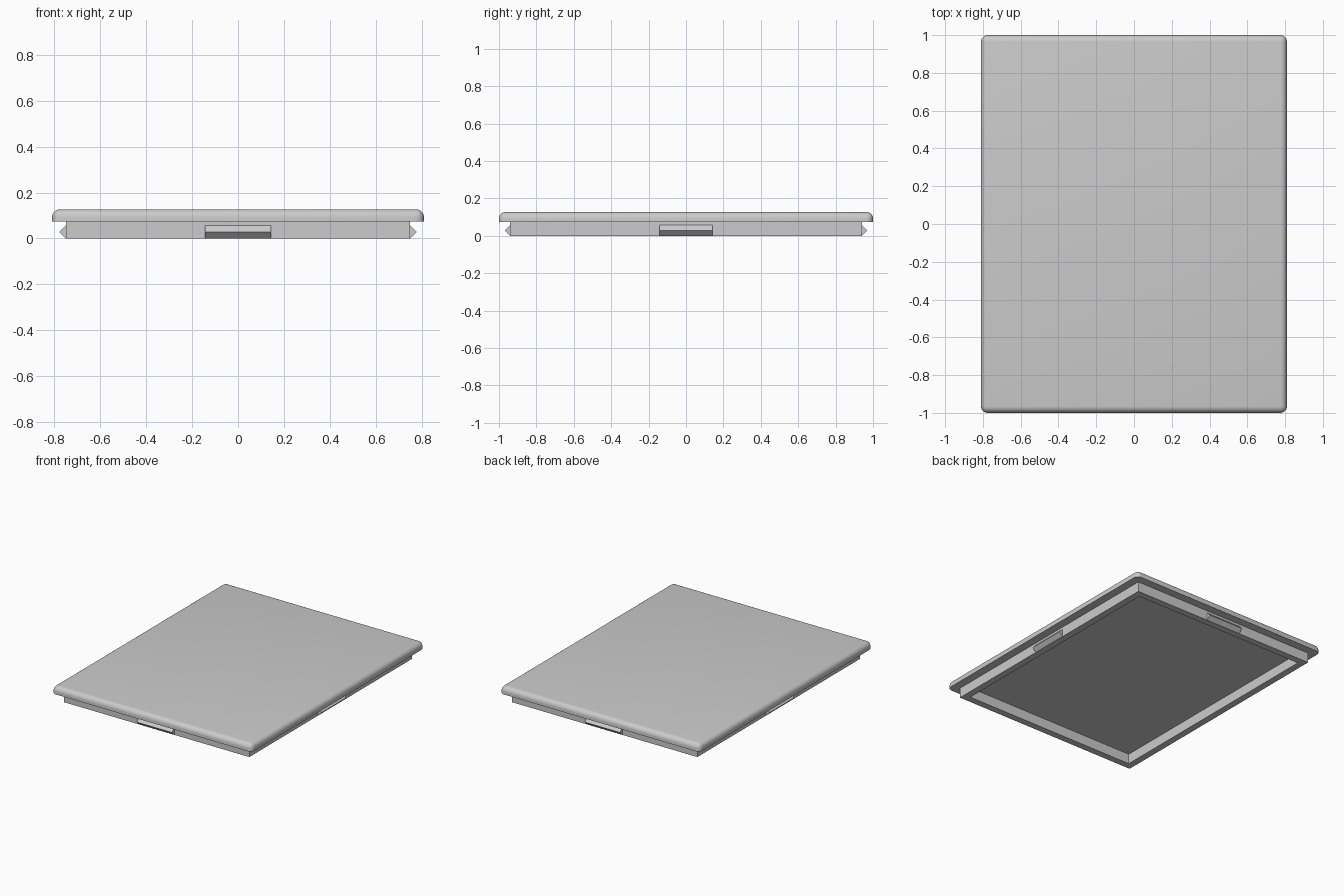
import bpy, bmesh, math
from mathutils import Matrix

if "Cube" in bpy.data.objects:
    bpy.data.objects.remove(bpy.data.objects["Cube"])

grey = bpy.data.materials.new("plain grey")
grey.diffuse_color = (0.6, 0.6, 0.6, 1)
grey.use_nodes = True
grey.node_tree.nodes["Principled BSDF"].inputs["Base Color"].default_value = grey.diffuse_color

Z_LID, Z_TOP = 0.073, 0.127      # underside and top of the lid plate
LIP_X, LIP_Y, WALL = 0.75, 0.94, 0.05


def add_object(name, bm):
    bmesh.ops.recalc_face_normals(bm, faces=bm.faces)
    mesh = bpy.data.meshes.new(name)
    bm.to_mesh(mesh)
    bm.free()
    mesh.materials.append(grey)
    obj = bpy.data.objects.new(name, mesh)
    bpy.context.collection.objects.link(obj)
    return obj


def add_box(bm, hx, hy, z0, z1):
    m = Matrix.Translation((0, 0, (z0 + z1) / 2)) @ Matrix.Diagonal((2 * hx, 2 * hy, z1 - z0, 1))
    return bmesh.ops.create_cube(bm, size=1, matrix=m)


# Lid plate: rounded upright corners and top edge, sharp bottom edge
bm = bmesh.new()
add_box(bm, 0.81, 1.0, Z_LID, Z_TOP)
edges = [e for e in bm.edges if max(v.co.z for v in e.verts) > Z_TOP - 1e-4]
bmesh.ops.bevel(bm, geom=edges, offset=0.035, segments=6, profile=0.5, affect='EDGES')
lid = add_object("lid_plate", bm)
bpy.context.view_layer.objects.active = lid
lid.select_set(True)
bpy.ops.object.shade_smooth_by_angle(angle=math.radians(35))

# Lip: open rectangular frame below the lid
bm = bmesh.new()
rings = []
for inset, z in ((0, Z_LID), (0, 0), (WALL, 0), (WALL, Z_LID)):
    x, y = LIP_X - inset, LIP_Y - inset
    rings.append([bm.verts.new(p) for p in ((-x, -y, z), (x, -y, z), (x, y, z), (-x, y, z))])
for a, b in zip(rings, rings[1:]):
    for i in range(4):
        j = (i + 1) % 4
        bm.faces.new((a[i], a[j], b[j], b[i]))
add_object("lip_frame", bm)

# Snap clips: a triangular ridge in the middle of each side
for name, angle, dist in (("front", 0, LIP_Y), ("right", 90, LIP_X),
                          ("back", 180, LIP_Y), ("left", 270, LIP_X)):
    bm = bmesh.new()
    ends = [[bm.verts.new((x, -dist - out, z)) for out, z in ((0, 0.0), (0.028, 0.028), (0, 0.057))]
            for x in (-0.143, 0.143)]
    for end in ends:
        bm.faces.new(end)
    for i in range(2):
        bm.faces.new((ends[0][i], ends[0][i + 1], ends[1][i + 1], ends[1][i]))
    bm.transform(Matrix.Rotation(math.radians(angle), 4, 'Z'))
    add_object(name + "_clip", bm)
